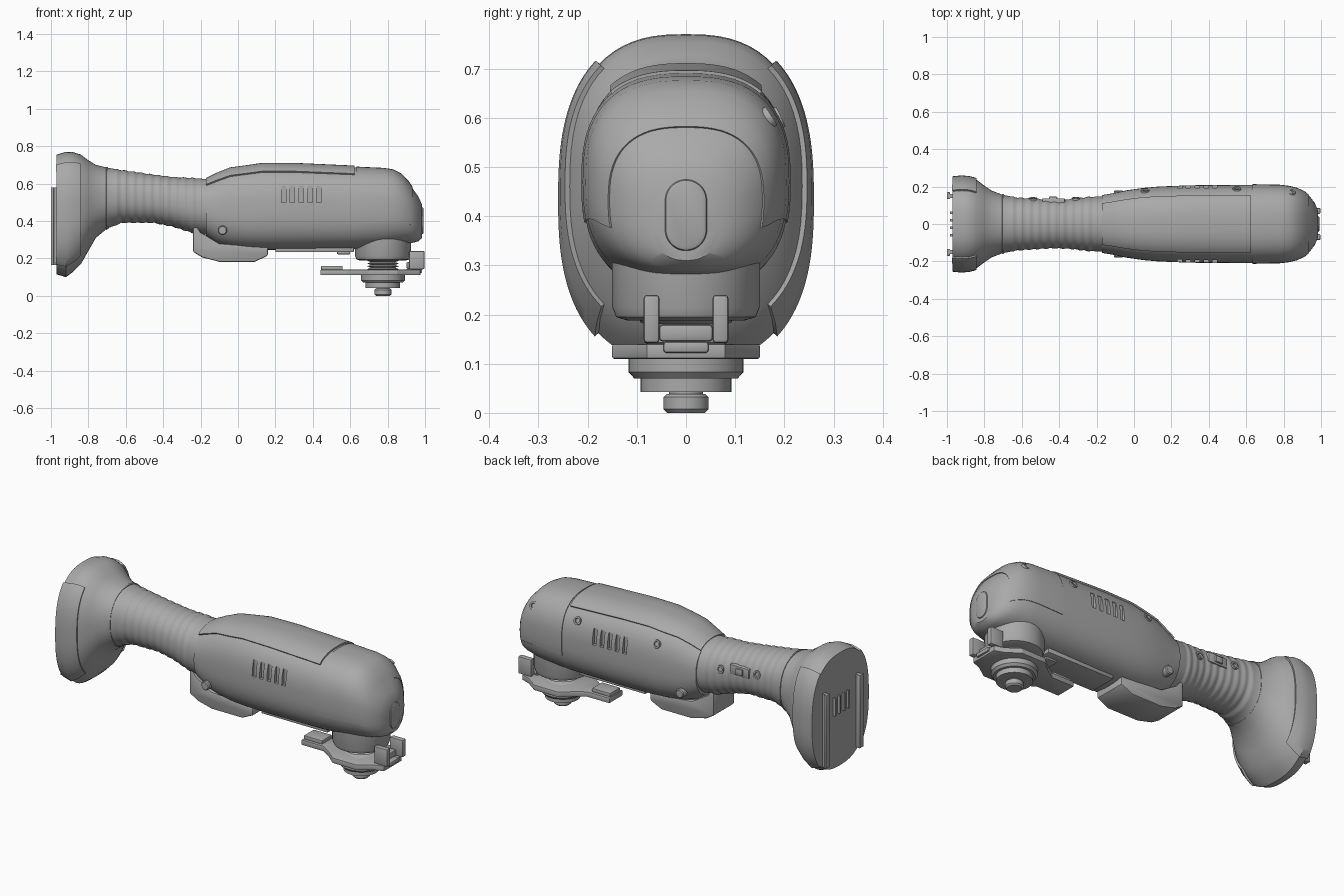
import bpy, bmesh, math
from mathutils import Vector, Matrix

cube = bpy.data.objects.get("Cube")
if cube:
    bpy.data.objects.remove(cube, do_unlink=True)

grey = bpy.data.materials.new("plain grey")
grey.use_nodes = True
grey.diffuse_color = (0.4, 0.4, 0.4, 1)
grey.node_tree.nodes["Principled BSDF"].inputs["Base Color"].default_value = (0.4, 0.4, 0.4, 1)


def finish(name, bm, bevel=0, solid=0, cutter=None):
    bmesh.ops.recalc_face_normals(bm, faces=bm.faces[:])
    mesh = bpy.data.meshes.new(name)
    bm.to_mesh(mesh)
    bm.free()
    mesh.materials.append(grey)
    ob = bpy.data.objects.new(name, mesh)
    bpy.context.scene.collection.objects.link(ob)
    bpy.ops.object.select_all(action='DESELECT')
    ob.select_set(True)
    bpy.context.view_layer.objects.active = ob
    if solid:
        m = ob.modifiers.new("thickness", 'SOLIDIFY')
        m.thickness, m.offset = solid, 0
    if bevel:
        m = ob.modifiers.new("bevel", 'BEVEL')
        m.width, m.segments = bevel, 2
    if cutter:
        m = ob.modifiers.new("slots", 'BOOLEAN')
        m.operation, m.object, m.solver = 'DIFFERENCE', cutter, 'EXACT'
    for m in list(ob.modifiers):
        bpy.ops.object.modifier_apply(modifier=m.name)
    bpy.ops.object.shade_smooth_by_angle(angle=math.radians(32))
    return ob


# Cross-sections: x, bottom z, top z, half width, roundness exponent
HANDLE = [(-.97, .115, .755, .245, 2.6), (-.92, .10, .77, .25, 2.6), (-.88, .13, .768, .246, 2.6),
          (-.84, .17, .755, .235, 2.5), (-.80, .24, .725, .205, 2.4), (-.76, .31, .70, .178, 2.3),
          (-.70, .36, .685, .155, 2.2), (-.62, .39, .672, .141, 2.2), (-.45, .39, .648, .13, 2.2),
          (-.35, .37, .635, .132, 2.2), (-.24, .335, .63, .145, 2.2), (-.12, .32, .62, .15, 2.2)]
BODY = [(-.17, .315, .62, .155, 2.3), (-.11, .275, .65, .165, 2.4), (-.04, .258, .678, .18, 2.5),
        (.05, .25, .69, .193, 2.6), (.13, .246, .702, .2, 2.6), (.3, .245, .702, .207, 2.6),
        (.63, .25, .687, .209, 2.6), (.78, .262, .68, .206, 2.6), (.83, .268, .672, .2, 2.6),
        (.87, .275, .652, .19, 2.6), (.91, .28, .61, .172, 2.6), (.94, .285, .565, .147, 2.6),
        (.965, .292, .53, .115, 2.5), (.985, .31, .485, .07, 2.4)]


def section(table, x):
    for a, b in zip(table, table[1:]):
        if x <= b[0] + 1e-6:
            t = max(0, (x - a[0]) / (b[0] - a[0]))
            return [p + (q - p) * t for p, q in zip(a[1:], b[1:])]
    return table[-1][1:]


def point(table, x, angle, grow=0):
    lo, hi, w, n = section(table, x)
    s, c = math.sin(angle), math.cos(angle)
    y = (w + grow) * math.copysign(abs(s) ** (2 / n), s)
    z = (lo + hi) / 2 + ((hi - lo) / 2 + grow) * math.copysign(abs(c) ** (2 / n), c)
    return Vector((x, y, z))


def loft(table, xs, start=0, end=360, seg=72, grow=lambda x: 0):
    bm = bmesh.new()
    closed = end - start == 360
    count = seg if closed else seg + 1
    rows = [[bm.verts.new(point(table, x, math.radians(start + (end - start) * i / seg), grow(x)))
             for i in range(count)] for x in xs]
    for a, b in zip(rows, rows[1:]):
        for i in range(seg):
            j = (i + 1) % count
            bm.faces.new((a[i], a[j], b[j], b[i]))
    if closed:
        bm.faces.new(rows[0])
        bm.faces.new(rows[-1])
    return bm


def shell(name, table, x0, x1, start, end, thick):
    xs = [x0] + [s[0] for s in table if x0 + .005 < s[0] < x1 - .005] + [x1]
    finish(name, loft(table, xs, start, end, 40), solid=thick)


def add_box(bm, x, y, z):
    lo, hi = Vector((x[0], y[0], z[0])), Vector((x[1], y[1], z[1]))
    mat = Matrix.Translation((lo + hi) / 2) @ Matrix.Diagonal((*(hi - lo), 1))
    bmesh.ops.create_cube(bm, size=1, matrix=mat)


def box(name, x, y, z, bevel=0):
    bm = bmesh.new()
    add_box(bm, x, y, z)
    return finish(name, bm, bevel)


def prism(name, outline, place, depth, bevel=0):
    bm = bmesh.new()
    face = bm.faces.new([bm.verts.new(place(*p)) for p in outline])
    ext = bmesh.ops.extrude_face_region(bm, geom=[face])["geom"]
    bmesh.ops.translate(bm, vec=depth, verts=[v for v in ext if isinstance(v, bmesh.types.BMVert)])
    finish(name, bm, bevel)


def turned(name, profile, place=Matrix.Translation((.775, 0, 0)), seg=48):
    bm = bmesh.new()
    rows = [[bm.verts.new(place @ Vector((r * math.cos(k * math.tau / seg), r * math.sin(k * math.tau / seg), z)))
             for k in range(seg)] for r, z in profile]
    for a, b in zip(rows, rows[1:]):
        for i in range(seg):
            j = (i + 1) % seg
            bm.faces.new((a[i], a[j], b[j], b[i]))
    bm.faces.new(rows[0])
    bm.faces.new(rows[-1])
    finish(name, bm)


def boss(name, table, x, angle, radius=.022):
    # Hollow screw boss standing on the surface
    a = math.radians(angle)
    p = point(table, x, a)
    t = point(table, x, a + .02) - point(table, x, a - .02)
    normal = Vector((0, -t.z, t.y))
    if normal.y * p.y < 0:
        normal = -normal
    place = Matrix.Translation(p) @ normal.to_track_quat('Z', 'Y').to_matrix().to_4x4()
    turned(name, [(radius * f, h) for f, h in ((1.1, -.015), (1, .007), (.6, .007), (.5, -.004))], place, 20)


# Handle with flared battery base and soft grip ribs
rib_xs = [-.66 + .0075 * i for i in range(61)]
xs = sorted([s[0] for s in HANDLE if s[0] < -.67 or s[0] > -.2] + rib_xs)
finish("handle", loft(HANDLE, xs, grow=lambda x: .002 * math.sin((x + .66) * math.tau / .045)
                      if -.66 < x < -.21 else 0))
shell("handle_collar", HANDLE, -.705, -.695, 0, 359.9, .008)
for side, a in (("left", 40), ("right", 220)):
    shell("base_panel_" + side, HANDLE, -.97, -.845, a, a + 100, .02)

# Motor housing with vent slots cut in both sides
bm = bmesh.new()
for i in range(5):
    for y in ((.188, .26), (-.26, -.188)):
        x = .232 + .047 * i
        add_box(bm, (x, x + .024), y, (.5, .59))
vents = finish("vent_cutter", bm)
finish("motor_housing", loft(BODY, [s[0] for s in BODY]), cutter=vents)
bpy.data.objects.remove(vents, do_unlink=True)
shell("top_cover", BODY, -.168, .622, -40, 40, .018)
shell("head_cap", BODY, .634, .93, -106, 106, .008)

# Rounded nose button
outline = [(.043 * math.cos(t), .402 + .03 * (1 if math.sin(t) >= 0 else -1) + .043 * math.sin(t))
           for t in [math.tau * (k + .5) / 32 for k in range(32)]]
prism("nose_button", outline, lambda y, z: Vector((.95, y, z)), (.042, 0, 0), .008)

# Screws and slide switch
for i, (x, a) in enumerate(((.06, 62), (.55, 60), (.84, 54))):
    boss("housing_screw_%d" % i, BODY, x, a)
for i, x in enumerate((-.54, -.31)):
    boss("handle_screw_%d" % i, HANDLE, x, 76)
box("switch_frame", (-.49, -.37), (.09, .137), (.525, .58), .005)
box("switch_slider", (-.455, -.41), (.12, .146), (.535, .57), .004)

# Paddle lever below the housing, with its pivot
lever = [(-.24, .4), (-.24, .235), (-.19, .205), (-.10, .182), (.09, .182), (.16, .215),
         (.16, .26), (-.1, .28), (-.2, .34)]
prism("paddle_lever", lever, lambda x, z: Vector((x, -.095, z)), (0, .19, 0), .008)
for side in (-1, 1):
    place = Matrix.Translation((-.083, side * .14, .35)) @ Matrix.Rotation(-side * math.pi / 2, 4, 'X')
    turned("lever_pivot", [(.025, 0), (.025, .035), (.02, .04)], place, 24)
box("belly_plate", (.2, .62), (-.08, .08), (.233, .265), .006)
box("belly_latch", (.53, .6), (-.04, .04), (.222, .25), .004)

# Gear neck, spring, flanges and clamp knob
turned("gear_neck", [(.15, .36), (.15, .215), (.142, .195), (.12, .188)])
turned("spring", [(.07, .2)] + [(.085 - .02 * (k % 2), .188 - .0075 * k) for k in range(8)])
turned("upper_flange", [(.117, .115), (.117, .083), (.105, .07)])
turned("lower_flange", [(.092, .075), (.092, .042)])
turned("clamp_stem", [(.035, .06), (.035, .03)])
turned("clamp_knob", [(.04, .038), (.046, .032), (.046, .008), (.038, 0)])

# Guide plate with arm, pad and front prongs
half = [(.44, .06), (.58, .06), (.64, .1), (.70, .15), (.85, .15), (.92, .1), (.975, .08)]
prism("guide_plate", half + [(x, -y) for x, y in reversed(half)], lambda x, y: Vector((x, y, .11)),
      (0, 0, .03), .004)
box("arm_pad", (.445, .56), (-.045, .045), (.138, .16), .004)
for y in (-.07, .07):
    box("front_prong", (.915, .997), (y - .016, y + .016), (.142, .24), .007)
box("prong_bridge", (.9, .985), (-.046, .046), (.122, .145), .006)
box("prong_roller", (.9, .96), (-.055, .055), (.145, .18), .008)

# Rear mounting rails and contact slats
for s in (-1, 1):
    box("rail_web", (-.99, -.96), sorted((s * .14, s * .16)), (.165, .58))
    box("rail_lip", (-1, -.985), sorted((s * .133, s * .17)), (.165, .58), .003)
for i in range(4):
    y = -.06 + .04 * i
    box("contact_slat", (-.985, -.96), (y - .006, y + .006), (.42, .52))
